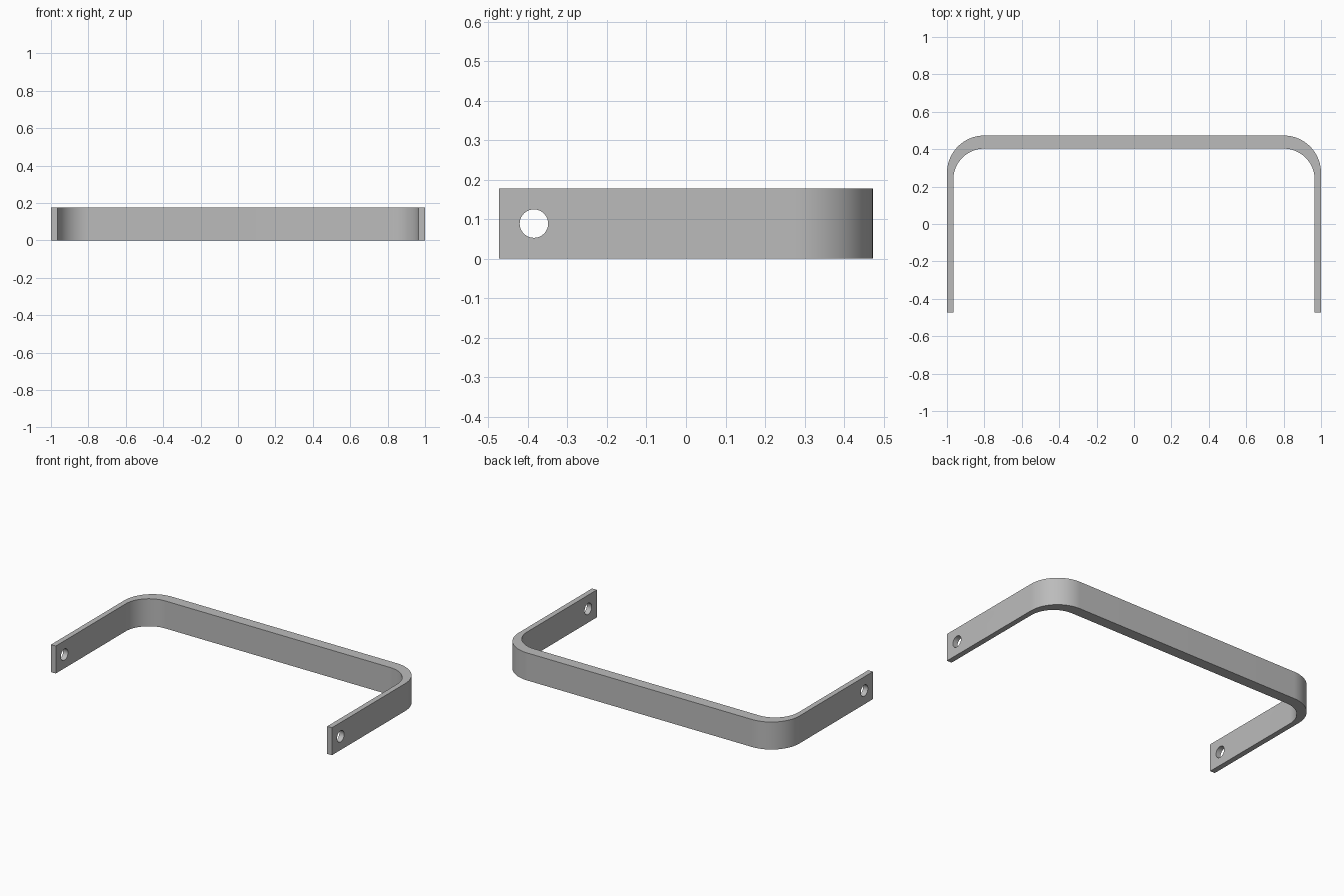
import bpy, bmesh
from math import sin, cos, pi, radians

cube = bpy.data.objects.get("Cube")
if cube:
    bpy.data.objects.remove(cube, do_unlink=True)

# Overall sizes
HALF_W, HALF_D, HEIGHT = 1.0, 0.473, 0.177
LEG_T, BAR_T = 0.034, 0.07
OUTER_R, INNER_R = 0.2, 0.166
HOLE_Y, HOLE_R = -0.385, 0.036
ARC_STEPS = 24

steel = bpy.data.materials.new("plain grey")
steel.use_nodes = True
grey = (0.5, 0.5, 0.5, 1)
steel.diffuse_color = grey
steel.node_tree.nodes["Principled BSDF"].inputs["Base Color"].default_value = grey


def u_outline(x, y, r):
    """Open U, from the right leg tip round the back to the left leg tip."""
    half = [(x, -HALF_D)]
    for i in range(ARC_STEPS + 1):
        a = i / ARC_STEPS * pi / 2
        half.append((x - r + r * cos(a), y - r + r * sin(a)))
    return half + [(-px, py) for px, py in reversed(half)]


# Bent flat bar: outer and inner outlines joined into one closed band
outer = u_outline(HALF_W, HALF_D, OUTER_R)
inner = u_outline(HALF_W - LEG_T, HALF_D - BAR_T, INNER_R)
bm = bmesh.new()
rings = [[bm.verts.new((x, y, z)) for x, y in line]
         for line, z in ((outer, 0), (outer, HEIGHT), (inner, HEIGHT), (inner, 0))]
for k in range(4):
    a, b = rings[k], rings[(k + 1) % 4]
    for i in range(len(a) - 1):
        bm.faces.new((a[i], a[i + 1], b[i + 1], b[i]))
for end in (0, -1):
    bm.faces.new([ring[end] for ring in rings])
bmesh.ops.recalc_face_normals(bm, faces=bm.faces)
mesh = bpy.data.meshes.new("bent_bar")
bm.to_mesh(mesh)
bm.free()
mesh.materials.append(steel)
bar = bpy.data.objects.new("bent_bar", mesh)
bpy.context.collection.objects.link(bar)

# Screw holes: one rod drilled through both legs
bpy.ops.mesh.primitive_cylinder_add(vertices=48, radius=HOLE_R, depth=3,
                                    location=(0, HOLE_Y, HEIGHT / 2),
                                    rotation=(0, pi / 2, 0))
cutter = bpy.context.object
cutter.name = "hole_cutter"
cutter.data.materials.append(steel)
cutter.hide_render = True

bpy.ops.object.select_all(action="DESELECT")
bar.select_set(True)
bpy.context.view_layer.objects.active = bar
drill = bar.modifiers.new("screw_holes", "BOOLEAN")
drill.operation = "DIFFERENCE"
drill.solver = "EXACT"
drill.object = cutter
bpy.ops.object.modifier_apply(modifier=drill.name)
bpy.data.objects.remove(cutter, do_unlink=True)

bpy.ops.object.shade_smooth_by_angle(angle=radians(30))
